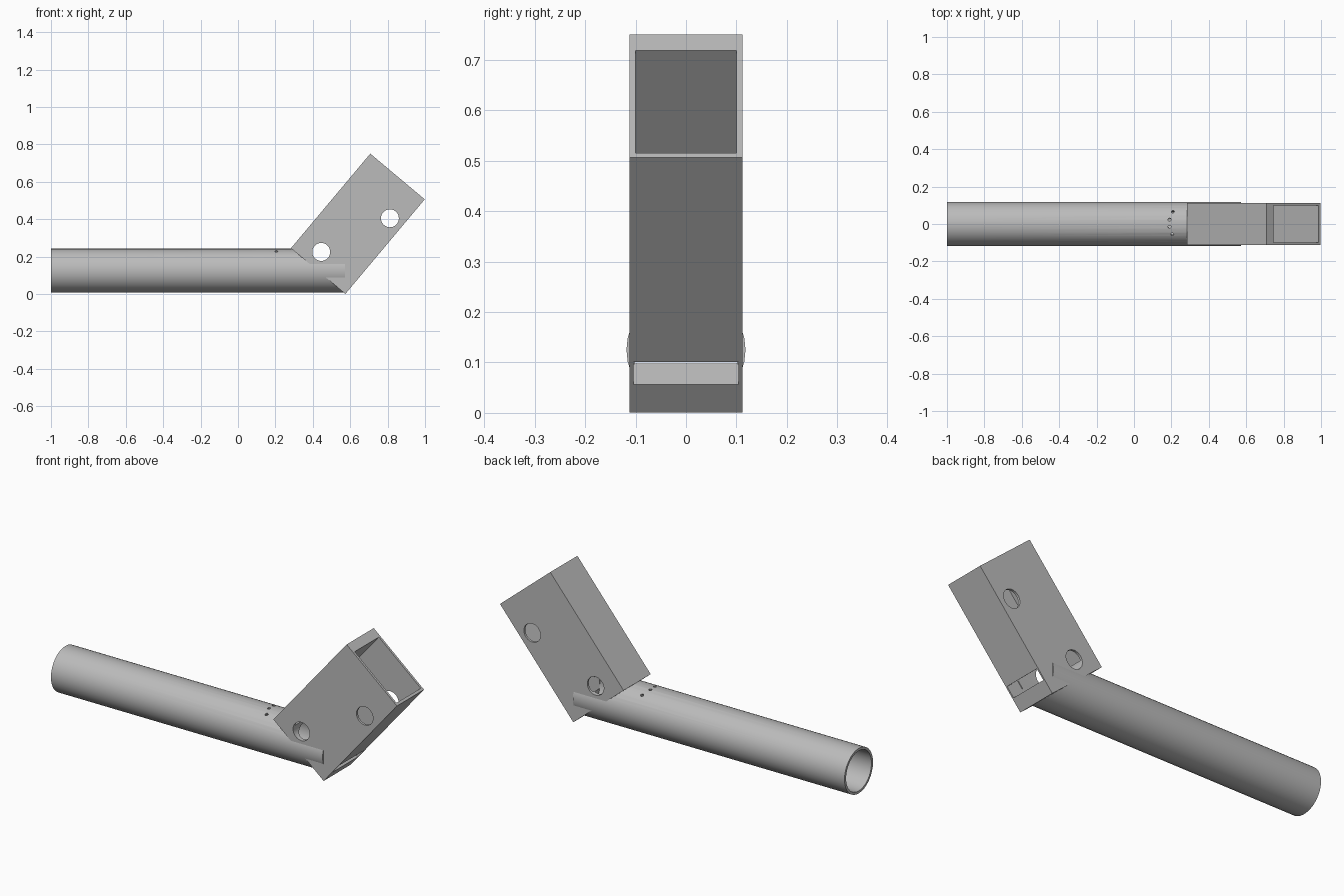
import bpy
import math
from mathutils import Matrix, Vector

cube = bpy.data.objects.get("Cube")
if cube:
    bpy.data.objects.remove(cube, do_unlink=True)

grey = bpy.data.materials.new("plain grey")
grey.use_nodes = True
colour = (0.5, 0.5, 0.5, 1)
grey.diffuse_color = colour
grey.node_tree.nodes["Principled BSDF"].inputs["Base Color"].default_value = colour

TUBE_Z = 0.125
TUBE_R = 0.118
BORE_R = 0.105
# Tilted frame of the box: x across its width, z along its length
FRAME = Matrix.Translation((0.283, 0, 0.245)) @ Matrix.Rotation(math.radians(40), 4, "Y")


def finish(name):
    ob = bpy.context.object
    ob.name = name
    ob.data.materials.append(grey)
    return ob


def block(name, low, high):
    """Box between two corners given in the tilted frame."""
    low, high = Vector(low), Vector(high)
    bpy.ops.mesh.primitive_cube_add(size=1)
    ob = finish(name)
    ob.data.transform(FRAME @ Matrix.Translation((low + high) / 2)
                      @ Matrix.Diagonal((*(high - low), 1)))
    return ob


def rod(name, start, end, radius, sides=32):
    """Cylinder between two points."""
    start, end = Vector(start), Vector(end)
    axis = end - start
    bpy.ops.mesh.primitive_cylinder_add(vertices=sides, radius=radius, depth=axis.length)
    ob = finish(name)
    turn = axis.to_track_quat("Z", "Y").to_matrix().to_4x4()
    ob.data.transform(Matrix.Translation((start + end) / 2) @ turn)
    return ob


def cut(target, cutters):
    bpy.context.view_layer.objects.active = target
    for cutter in cutters:
        cutter.hide_render = True
        mod = target.modifiers.new("cut", "BOOLEAN")
        mod.operation = "DIFFERENCE"
        mod.solver = "EXACT"
        mod.object = cutter
        bpy.ops.object.modifier_apply(modifier=mod.name)


# Main parts
tube = rod("tube", (-1, 0, TUBE_Z), (0.572, 0, TUBE_Z), TUBE_R)
housing = block("box_housing", (0, -0.112, 0), (0.38, 0.112, 0.66))

# Openings of the housing
cavity = block("cavity_cutter", (0.05, -0.1, 0.072), (0.366, 0.1, 0.8))
window = block("window_cutter", (0.3, -0.104, 0.072), (0.5, 0.104, 0.131))
socket = rod("socket_cutter", (0, 0, TUBE_Z), (0.57, 0, TUBE_Z), 0.11)
pin_holes = [rod("pin_hole_cutter", (x, -0.3, z), (x, 0.3, z), 0.048)
             for x, z in ((0.445, 0.225), (0.812, 0.405))]

# Bore of the tube and the row of small holes across its top
bore = rod("bore_cutter", (-1.2, 0, TUBE_Z), (0.8, 0, TUBE_Z), BORE_R)
small_holes = []
for x, y in ((0.208, 0.066), (0.19, 0.024), (0.19, -0.015), (0.205, -0.056)):
    up = Vector((0, y, math.sqrt(TUBE_R ** 2 - y ** 2))).normalized()
    centre = Vector((x, 0, TUBE_Z))
    small_holes.append(rod("small_hole_cutter", centre + up * 0.08,
                           centre + up * 0.15, 0.008, 12))

cut(housing, [cavity, window, socket] + pin_holes)
cut(tube, [bore, cavity] + pin_holes + small_holes)

for cutter in [cavity, window, socket, bore] + pin_holes + small_holes:
    bpy.data.objects.remove(cutter, do_unlink=True)

# Smooth the round surfaces and keep the edges sharp
for ob in (tube, housing):
    bpy.ops.object.select_all(action="DESELECT")
    ob.select_set(True)
    bpy.context.view_layer.objects.active = ob
    bpy.ops.object.shade_smooth_by_angle(angle=math.radians(30))
